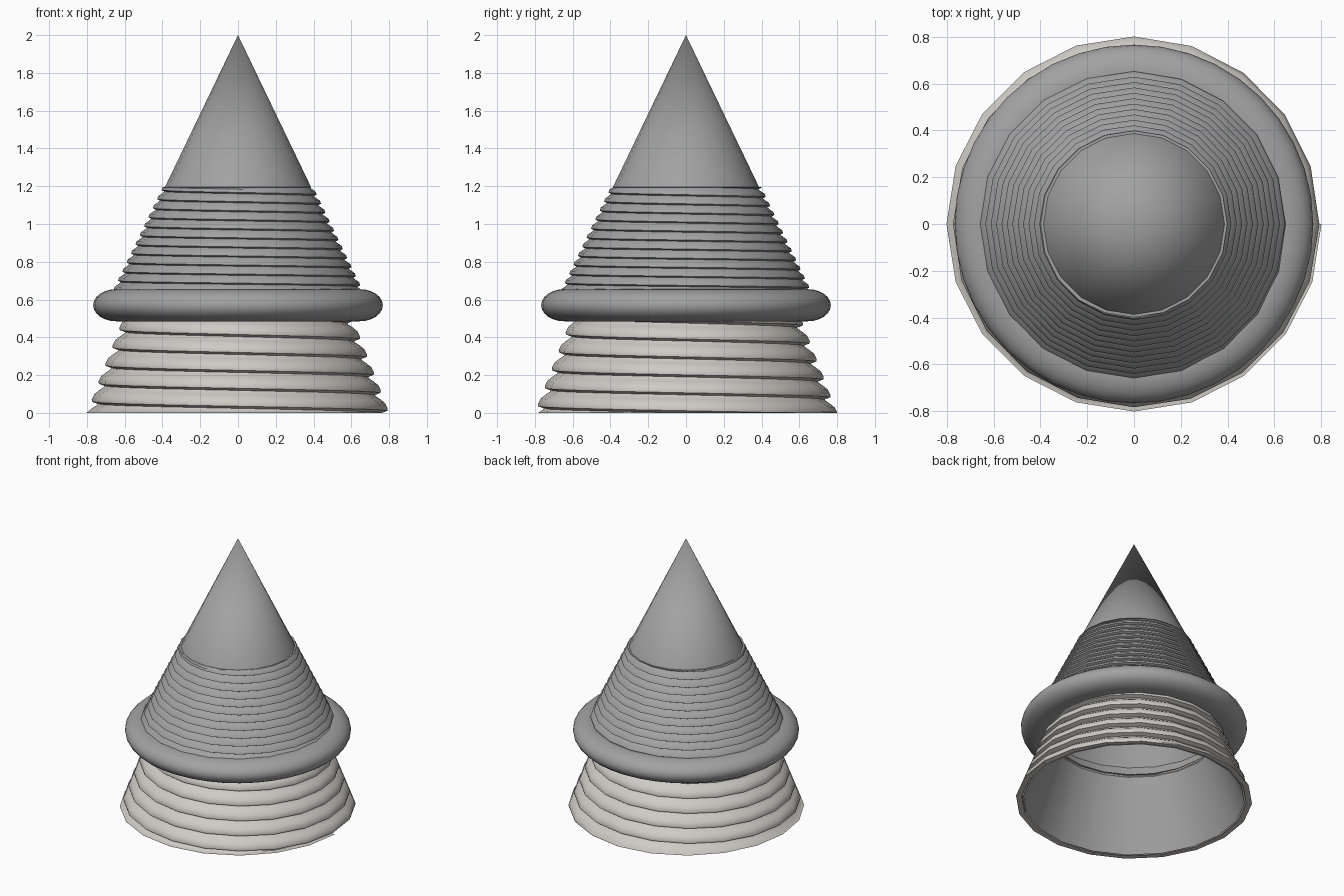
import bpy, bmesh, math

if "Cube" in bpy.data.objects:
    bpy.data.objects.remove(bpy.data.objects["Cube"])

N = 20  # sides of the cone and threads


def material(name, rgb):
    m = bpy.data.materials.new(name)
    m.diffuse_color = (*rgb, 1)
    m.use_nodes = True
    m.node_tree.nodes["Principled BSDF"].inputs["Base Color"].default_value = m.diffuse_color
    return m


grey = material("mid grey", (0.36, 0.36, 0.36))
pale = material("pale warm grey", (0.62, 0.59, 0.55))


def finish(bm, name, mat, angle):
    bmesh.ops.remove_doubles(bm, verts=bm.verts[:], dist=1e-5)
    bmesh.ops.dissolve_degenerate(bm, edges=bm.edges[:], dist=1e-5)
    bmesh.ops.recalc_face_normals(bm, faces=bm.faces[:])
    me = bpy.data.meshes.new(name)
    bm.to_mesh(me)
    bm.free()
    me.materials.append(mat)
    ob = bpy.data.objects.new(name, me)
    bpy.context.collection.objects.link(ob)
    bpy.ops.object.select_all(action='DESELECT')
    ob.select_set(True)
    bpy.context.view_layer.objects.active = ob
    bpy.ops.object.shade_smooth_by_angle(angle=math.radians(angle))
    return ob


def skin(rows, name, mat, angle):
    """Quads between neighbouring rows of points."""
    bm = bmesh.new()
    vs = [[bm.verts.new(p) for p in row] for row in rows]
    for a, b in zip(vs, vs[1:]):
        for i in range(len(a) - 1):
            bm.faces.new((a[i], b[i], b[i + 1], a[i + 1]))
    return finish(bm, name, mat, angle)


def lathe(profile, sides, name, mat, angle=30):
    rows = []
    for i in range(sides + 1):
        t = 2 * math.pi * (i % sides) / sides
        rows.append([(r * math.cos(t), r * math.sin(t), z) for r, z in profile])
    return skin(rows, name, mat, angle)


def thread(z0, z1, pitch, crest, bump, tooth, name, mat):
    """Helical thread on a cone, falling counter-clockwise, clamped to z0..z1."""
    turns = math.ceil((z1 - z0) / pitch) + 2
    heights = [(k + f, d) for k in range(turns) for f, d in tooth]
    rows = []
    for i in range(N + 1):
        t = 2 * math.pi * i / N
        row = []
        for h, d in heights:
            z = z0 + pitch * (h - i / N)
            z = min(max(z, z0), z1)
            r = crest(z) - bump * d
            row.append((r * math.cos(t), r * math.sin(t), z))
        rows.append(row)
    return skin(rows, name, mat, 40)


# hollow inner cone, open at the bottom
lathe([(0.752, 0.0), (0.565, 0.50), (0.61, 0.60), (0.37, 1.19),
       (0.387, 1.195), (0.0, 2.0)], N, "cone_core", grey)

# wide pale thread on the base: (height in pitch, depth below crest)
tooth = [(0.0, 1.0), (0.12, 0.15), (0.25, 0.0), (0.55, 0.08), (0.75, 0.5), (0.92, 0.95)]
thread(0.0, 0.52, 0.095, lambda z: 0.802 - 0.385 * z, 0.04, tooth, "base_thread", pale)

# fine grey thread on the upper cone
fine = [(0.0, 1.0), (0.15, 0.1), (0.5, 0.0), (0.85, 0.8)]
thread(0.62, 1.195, 0.048, lambda z: 0.974 - 0.481 * z, 0.02, fine, "upper_thread", grey)

# rounded collar
collar = [(0.58, 0.485)]
for k in range(13):
    a = math.radians(-90 + 15 * k)
    collar.append((0.645 + 0.122 * math.cos(a), 0.57 + 0.085 * math.sin(a)))
collar.append((0.61, 0.652))
lathe(collar, 40, "collar_ring", grey, 50)
